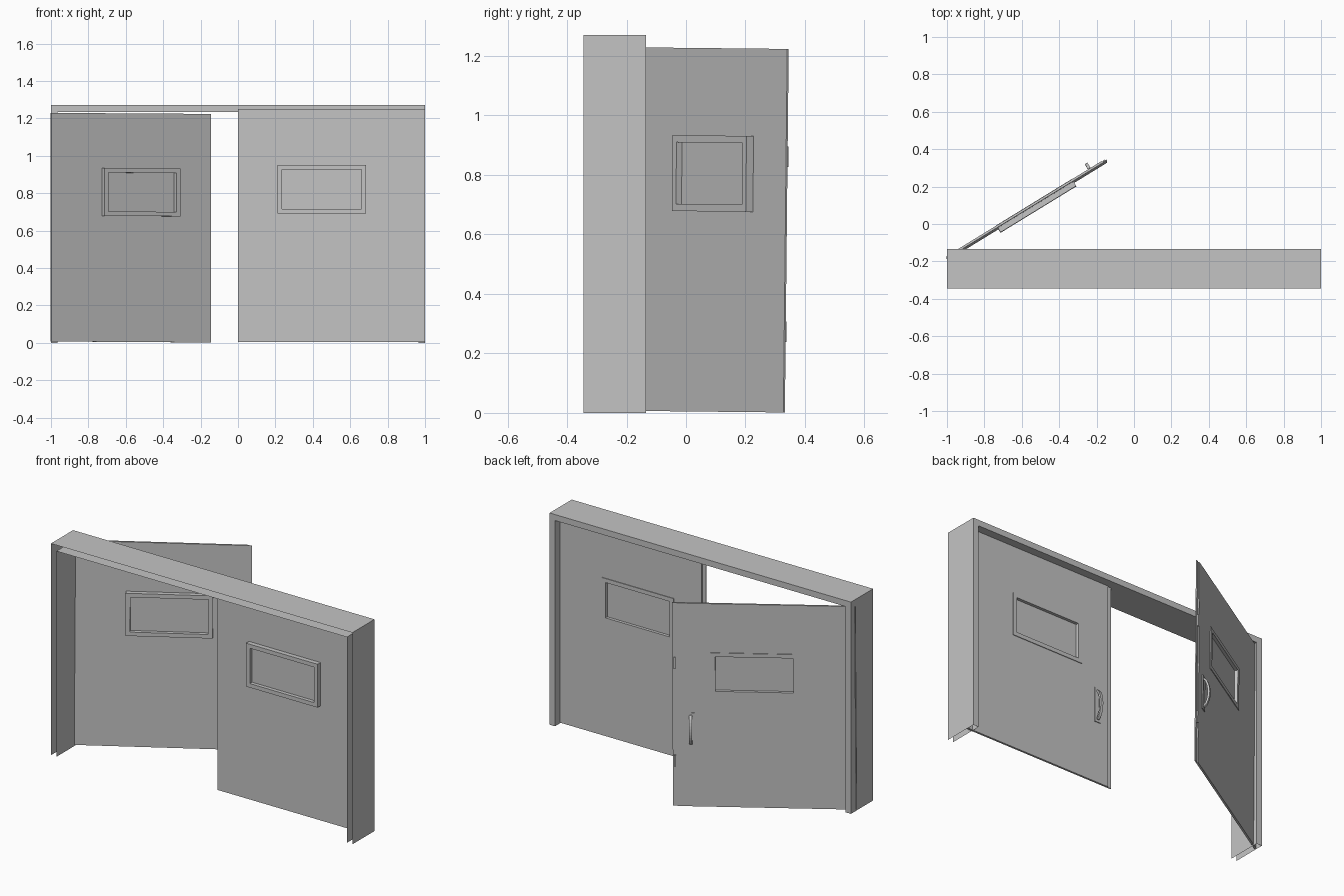
import bpy, bmesh
from math import radians, sin, pi
from mathutils import Matrix, Vector

cube = bpy.data.objects.get("Cube")
if cube:
    bpy.data.objects.remove(cube, do_unlink=True)

gray = bpy.data.materials.new("plain gray")
gray.use_nodes = True
COLOR = (0.55, 0.55, 0.55, 1)
gray.diffuse_color = COLOR
gray.node_tree.nodes["Principled BSDF"].inputs["Base Color"].default_value = COLOR


def finish(bm, name, matrix=Matrix.Identity(4)):
    bmesh.ops.transform(bm, matrix=matrix, verts=bm.verts)
    bmesh.ops.recalc_face_normals(bm, faces=bm.faces)
    mesh = bpy.data.meshes.new(name)
    bm.to_mesh(mesh)
    bm.free()
    mesh.materials.append(gray)
    obj = bpy.data.objects.new(name, mesh)
    bpy.context.collection.objects.link(obj)
    return obj


def box(name, x, y, z, matrix):
    """Box from (low, high) ranges on each axis."""
    bm = bmesh.new()
    bmesh.ops.create_cube(bm, size=1)
    for v in bm.verts:
        v.co = [r[0] + (c + 0.5) * (r[1] - r[0]) for c, r in zip(v.co, (x, y, z))]
    return finish(bm, name, matrix)


def ring(name, outer, inner, y, matrix):
    """Upright slab with a rectangular opening; rectangles are (x0, x1, z0, z1)."""
    bm = bmesh.new()

    def loop(r, d):
        return [bm.verts.new((a, d, b)) for a, b in
                ((r[0], r[2]), (r[1], r[2]), (r[1], r[3]), (r[0], r[3]))]
    loops = [loop(outer, y[0]), loop(outer, y[1]), loop(inner, y[1]), loop(inner, y[0])]
    for i in range(4):
        a, b = loops[i], loops[(i + 1) % 4]
        for j in range(4):
            k = (j + 1) % 4
            bm.faces.new((a[j], a[k], b[k], b[j]))
    return finish(bm, name, matrix)


def pull(name, x, z0, z1, y0, depth, matrix):
    """Bowed grip made by sweeping a small rectangle along an arc."""
    bm = bmesh.new()
    steps, rows = 10, []
    for i in range(steps + 1):
        t = i / steps
        y = y0 + depth * sin(pi * t) ** 0.6
        z = z0 + (z1 - z0) * t
        rows.append([bm.verts.new((x + a, y + b, z)) for a, b in
                     ((-0.008, -0.006), (0.008, -0.006), (0.008, 0.006), (-0.008, 0.006))])
    for a, b in zip(rows, rows[1:]):
        for j in range(4):
            k = (j + 1) % 4
            bm.faces.new((a[j], a[k], b[k], b[j]))
    bm.faces.new(rows[0])
    bm.faces.new(rows[-1])
    return finish(bm, name, matrix)


# Frame: folded sheet channel, open at the front, mitred at the top corners
FRONT, BACK, FOLD, TOP = -0.345, -0.135, 0.036, 1.27
bm = bmesh.new()
rows = []
for d, y in ((0, FRONT), (0, BACK), (FOLD, BACK), (FOLD, FRONT)):
    rows.append([bm.verts.new(p) for p in
                 ((-1 + d, y, 0), (-1 + d, y, TOP - d), (1 - d, y, TOP - d), (1 - d, y, 0))])
for a, b in zip(rows, rows[1:]):
    for j in range(3):
        bm.faces.new((a[j], a[j + 1], b[j + 1], b[j]))
finish(bm, "door_frame")


# Door: built from the hinge edge at x = 0 to the free edge at x = 1
def door(side, matrix):
    opening = (0.34, 0.765, 0.714, 0.926)
    ring(side + "_leaf", (0.0, 0.975, 0.003, 1.25), opening, (-0.006, 0.006), matrix)
    box(side + "_meeting_lip", (0.975, 1.0), (-0.006, 0.0), (0.003, 1.25), matrix)
    # Window surround, deeper on the front, with a recessed pane
    ring(side + "_window_surround", (0.315, 0.79, 0.69, 0.95), opening, (-0.034, 0.01), matrix)
    box(side + "_window_pane", opening[:2], (-0.012, -0.008), opening[2:], matrix)
    # Pull handle on the back
    ring(side + "_handle_plate", (0.88, 0.92, 0.37, 0.58), (0.89, 0.91, 0.39, 0.56),
         (0.005, 0.011), matrix)
    pull(side + "_handle_grip", 0.9, 0.385, 0.565, 0.008, 0.032, matrix)


closed = Matrix.Translation((1, -0.19, 0)) @ Matrix.Diagonal((-1, 1, 1, 1))
swung = (Matrix.Translation((-1, -0.19, 0.004)) @ Matrix.Rotation(radians(-0.6), 4, "X")
         @ Matrix.Rotation(radians(31.5), 4, "Z") @ Matrix.Diagonal((1, 1, 0.98, 1)))
door("left_door", closed)
door("right_door", swung)

# Latch plates on the free edge of the open door
for label, z in (("lower", 0.28), ("upper", 0.88)):
    box(label + "_latch_plate", (0.982, 0.992), (-0.002, 0.008), (z - 0.035, z + 0.035), swung)
